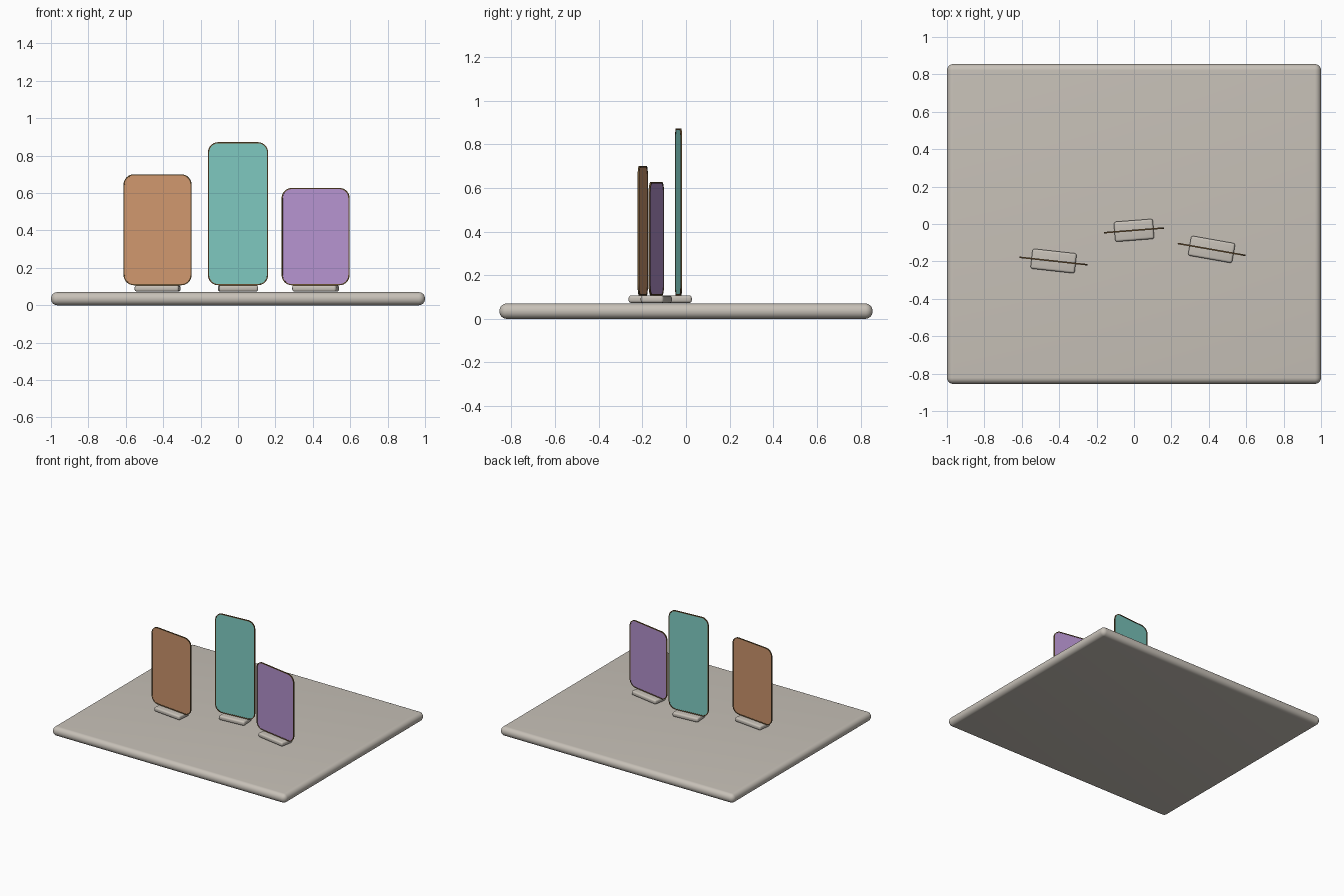
import bpy, bmesh, math
from mathutils import Vector

if "Cube" in bpy.data.objects:
    bpy.data.objects.remove(bpy.data.objects["Cube"])


def material(name, rgb):
    m = bpy.data.materials.new(name)
    m.diffuse_color = (*rgb, 1)
    m.use_nodes = True
    m.node_tree.nodes["Principled BSDF"].inputs["Base Color"].default_value = m.diffuse_color
    return m


STONE = material("warm_grey", (0.57, 0.53, 0.475))
BRONZE = material("dark_bronze", (0.14, 0.08, 0.03))
AMBER = material("amber", (0.62, 0.31, 0.155))
TEAL = material("teal", (0.215, 0.60, 0.545))
VIOLET = material("violet", (0.46, 0.29, 0.62))


def finish(name, bm, mats, loc, angle=0):
    mesh = bpy.data.meshes.new(name)
    bm.to_mesh(mesh)
    bm.free()
    for m in mats:
        mesh.materials.append(m)
    ob = bpy.data.objects.new(name, mesh)
    ob.location = loc
    ob.rotation_euler.z = math.radians(angle)
    bpy.context.collection.objects.link(ob)
    bpy.ops.object.select_all(action='DESELECT')
    bpy.context.view_layer.objects.active = ob
    ob.select_set(True)
    bpy.ops.object.shade_smooth_by_angle(angle=math.radians(35))
    return ob


def rounded_box(name, size, radius, mat, loc, angle=0, segments=4):
    bm = bmesh.new()
    bmesh.ops.create_cube(bm, size=1)
    bmesh.ops.scale(bm, vec=size, verts=bm.verts)
    bmesh.ops.bevel(bm, geom=bm.edges[:], offset=radius, segments=segments,
                    profile=0.5, affect='EDGES')
    return finish(name, bm, [mat], loc, angle)


def outline(w, h, r, steps=8):
    """Rounded rectangle in the xz plane, centred."""
    pts = []
    for k, (sx, sz) in enumerate([(1, 1), (-1, 1), (-1, -1), (1, -1)]):
        for i in range(steps + 1):
            a = math.pi / 2 * (k + i / steps)
            pts.append(Vector((sx * (w / 2 - r) + r * math.cos(a), 0,
                               sz * (h / 2 - r) + r * math.sin(a))))
    return pts


def screen_panel(name, w, h, mat, loc, angle, r=0.055, t=0.003):
    # Thin coloured pane
    pts = outline(w - 0.008, h - 0.008, r - 0.004)
    bm = bmesh.new()
    face = bm.faces.new([bm.verts.new(p + Vector((0, -t / 2, 0))) for p in pts])
    new = bmesh.ops.extrude_face_region(bm, geom=[face])["geom"]
    bmesh.ops.translate(bm, vec=(0, t, 0),
                        verts=[v for v in new if isinstance(v, bmesh.types.BMVert)])
    bmesh.ops.recalc_face_normals(bm, faces=bm.faces)
    finish(name + "_pane", bm, [mat], loc, angle)

    # Slim metal rim: square section swept round the pane edge
    half = 0.004
    inner, outer = outline(w - 0.012, h - 0.012, r - 0.006), outline(w, h, r)
    bm = bmesh.new()
    rings = [[bm.verts.new(p + Vector((0, y, 0))) for p in loop]
             for loop, y in ((outer, -half), (outer, half), (inner, half), (inner, -half))]
    n = len(outer)
    for k in range(4):
        a, b = rings[k], rings[(k + 1) % 4]
        for i in range(n):
            j = (i + 1) % n
            bm.faces.new((a[i], a[j], b[j], b[i]))
    bmesh.ops.recalc_face_normals(bm, faces=bm.faces)
    finish(name + "_rim", bm, [BRONZE], loc, angle)


# Base slab with rounded edges
rounded_box("base_slab", (2.0, 1.71, 0.07), 0.034, STONE, (0, 0, 0.035), segments=8)

# Three standing panels on small feet: name, x, y, angle, width, top height, colour
PANELS = [
    ("left_panel", -0.43, -0.198, -6.3, 0.365, 0.70, AMBER),
    ("middle_panel", 0.0, -0.034, 4.5, 0.322, 0.872, TEAL),
    ("right_panel", 0.415, -0.136, -10, 0.368, 0.627, VIOLET),
]
FOOT_TOP = 0.107
for name, x, y, angle, w, top, mat in PANELS:
    rounded_box(name + "_foot", (w * 0.65, 0.107, FOOT_TOP - 0.073), 0.012, STONE,
                (x, y, (FOOT_TOP + 0.073) / 2), angle)
    screen_panel(name, w, top - FOOT_TOP, mat, (x, y, (top + FOOT_TOP) / 2), angle)
